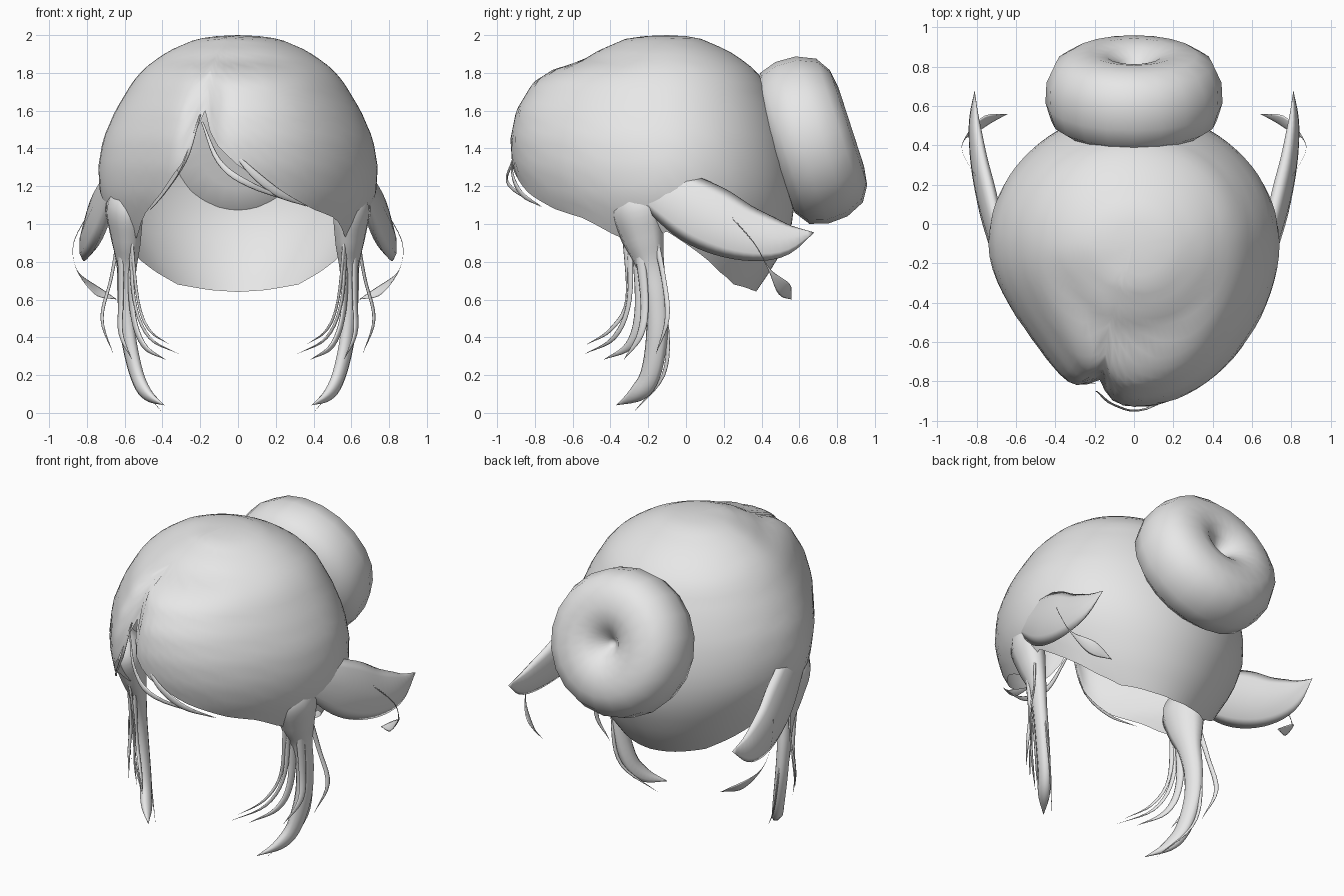
import bpy, bmesh, math
from mathutils import Vector, Matrix

if "Cube" in bpy.data.objects:
    bpy.data.objects.remove(bpy.data.objects["Cube"])

hair = bpy.data.materials.new("hair_grey")
hair.use_nodes = True
GREY = (0.8, 0.8, 0.8, 1)
hair.diffuse_color = GREY
hair.node_tree.nodes["Principled BSDF"].inputs["Base Color"].default_value = GREY


def finish(name, bm, matrix=None):
    bmesh.ops.remove_doubles(bm, verts=bm.verts, dist=0.0005)
    bmesh.ops.recalc_face_normals(bm, faces=bm.faces)
    mesh = bpy.data.meshes.new(name)
    bm.to_mesh(mesh)
    bm.free()
    mesh.materials.append(hair)
    mesh.shade_smooth()
    obj = bpy.data.objects.new(name, mesh)
    if matrix:
        obj.matrix_world = matrix
    bpy.context.collection.objects.link(obj)


def skin(bm, rings):
    """Join closed rings of points with quads."""
    rows = [[bm.verts.new(p) for p in ring] for ring in rings]
    n = len(rows[0])
    for a, b in zip(rows, rows[1:]):
        for i in range(n):
            j = (i + 1) % n
            bm.faces.new((a[i], a[j], b[j], b[i]))


def lookup(table, key):
    """Linear interpolation of the rows of a table sorted by first column."""
    for a, b in zip(table, table[1:]):
        if key <= b[0]:
            f = max(0, (key - a[0]) / (b[0] - a[0]))
            return [u + (v - u) * f for u, v in zip(a[1:], b[1:])]
    return table[-1][1:]


# Cap: height, front y, back y, half width
SECTIONS = [
    (0.64, -0.50, 0.37, 0.42), (0.8, -0.65, 0.48, 0.55), (1.0, -0.78, 0.56, 0.67),
    (1.15, -0.87, 0.58, 0.73), (1.3, -0.92, 0.57, 0.74), (1.45, -0.93, 0.54, 0.715),
    (1.6, -0.90, 0.49, 0.65), (1.75, -0.81, 0.42, 0.56), (1.82, -0.70, 0.36, 0.50),
    (1.86, -0.56, 0.31, 0.45), (1.92, -0.46, 0.22, 0.36), (1.98, -0.32, 0.08, 0.22),
    (1.995, -0.22, 0.0, 0.11), (2.0, -0.1, -0.1, 0)]
# Hem height by angle, from the front towards the left side
HEM = [
    (-180, 0.64), (-160, 0.65), (-135, 0.68), (-120, 0.75), (-110, 0.82), (-90, 0.96),
    (-75, 0.91), (-66, 0.93), (-55, 1.05), (-39, 1.17), (-27, 1.32), (-18, 1.6), (-12, 1.45),
    (0, 1.31), (16, 1.18), (35, 1.08), (51, 1.03), (66, 0.93), (75, 0.91), (90, 0.96),
    (110, 0.82), (120, 0.75), (135, 0.68), (160, 0.65), (180, 0.64)]
MID_Y = -0.1


def cap_point(deg, s):
    hem = lookup(HEM, deg)[0]
    z = 2 - (2 - hem) * s ** 1.7
    front, back, width = lookup(SECTIONS, z)
    a = math.radians(deg)
    in_front = math.cos(a) > 0
    depth = MID_Y - front if in_front else back - MID_Y
    # the front corners are slimmer, most of all on the right
    if in_front:
        width *= 1 - (0.14 if deg < 0 else 0.03) * math.sin(2 * a) ** 2
    # parting groove beside the fringe
    groove = 1 - 0.09 * math.exp(-((deg + 18) / 8) ** 2) * min(1, max(0, (1.86 - z) / 0.2))
    return (width * math.sin(a) * groove, MID_Y - depth * math.cos(a) * groove, z)


COLS, ROWS = 80, 24
bm = bmesh.new()
skin(bm, [[cap_point(-180 + 360 * c / COLS, r / ROWS) for c in range(COLS)]
          for r in range(ROWS + 1)])
finish("hair_cap", bm)

# Bun: lathed cushion with a dimple at the back
PROFILE = [(0, 0.06), (0.03, 0.09), (0.08, 0.15), (0.14, 0.19), (0.22, 0.21),
           (0.32, 0.195), (0.40, 0.145), (0.445, 0.045), (0.45, -0.065), (0.42, -0.16),
           (0.34, -0.215), (0.2, -0.23), (0, -0.22)]
SIDES = 20
bm = bmesh.new()
skin(bm, [[(r * math.cos(math.tau * i / SIDES), r * math.sin(math.tau * i / SIDES), h)
           for i in range(SIDES)] for r, h in PROFILE])
finish("bun", bm, Matrix.Translation((0, 0.675, 1.45)) @ Matrix.Rotation(math.radians(-72), 4, "X"))


def spline(points, steps=5):
    """Smooth path through points of any dimension."""
    pts = [Vector(p) for p in points]
    pts = [2 * pts[0] - pts[1]] + pts + [2 * pts[-1] - pts[-2]]
    out = []
    for a, b, c, d in zip(pts, pts[1:], pts[2:], pts[3:]):
        for k in range(steps):
            t = k / steps
            out.append(0.5 * (2 * b + (c - a) * t + (2 * a - 5 * b + 4 * c - d) * t * t
                              + (3 * b - a - 3 * c + d) * t ** 3))
    return out + [pts[-2]]


def lock(name, points, wide, flat, mirrored=True):
    """Tapering lock: points are x, y, z, half width; wide is the broad axis."""
    path = spline(points)
    centers = [Vector(p[:3]) for p in path]
    last = len(path) - 1
    for side, label in ((1, "left_"), (-1, "right_")) if mirrored else ((1, ""),):
        rings = []
        for i, center in enumerate(centers):
            tangent = (centers[min(i + 1, last)] - centers[max(i - 1, 0)]).normalized()
            w = Vector(wide)
            w = (w - tangent * w.dot(tangent)).normalized()
            n = tangent.cross(w)
            size = max(path[i][3], 0)
            ring = []
            for k in range(8):
                a = math.tau * k / 8
                q = center + (w * math.cos(a) + n * math.sin(a) * flat) * size
                ring.append((q.x * side, q.y, q.z))
            rings.append(ring)
        bm = bmesh.new()
        skin(bm, rings)
        finish(label + name, bm)


# Swept-back side locks, growing out of the cap
lock("swept_lock", [(0.65, -0.32, 1.22, 0.03), (0.69, -0.1, 1.15, 0.14), (0.74, 0.1, 1.045, 0.175),
                    (0.785, 0.3, 0.955, 0.15), (0.81, 0.5, 0.92, 0.1), (0.81, 0.68, 0.955, 0)],
     (-0.15, 0, 1), 0.28)
# Leaf-shaped wisps behind them
lock("leaf_wisp", [(0.79, 0.22, 1.06, 0.003), (0.87, 0.36, 0.9, 0.003), (0.855, 0.44, 0.76, 0.006),
                   (0.76, 0.52, 0.655, 0.04), (0.64, 0.56, 0.6, 0)], (0.3, 0.5, 0.8), 0.15)

# Long locks in front of the ears
lock("long_lock", [(0.6, -0.29, 1.24, 0.03), (0.605, -0.27, 1.1, 0.14), (0.595, -0.23, 0.93, 0.12),
                   (0.59, -0.19, 0.78, 0.08), (0.595, -0.16, 0.6, 0.064), (0.58, -0.155, 0.4, 0.06),
                   (0.535, -0.19, 0.2, 0.055), (0.48, -0.26, 0.1, 0.045), (0.39, -0.37, 0.04, 0)],
     (0.35, 1, 0), 0.65)
STRANDS = [
    [(0.57, -0.3, 0.95, 0.02), (0.55, -0.3, 0.6, 0.014), (0.47, -0.38, 0.4, 0.012), (0.31, -0.54, 0.31, 0)],
    [(0.57, -0.26, 0.9, 0.03), (0.56, -0.25, 0.55, 0.024), (0.5, -0.3, 0.36, 0.022), (0.38, -0.44, 0.28, 0)],
    [(0.57, -0.32, 0.95, 0.02), (0.53, -0.31, 0.6, 0.012), (0.47, -0.4, 0.44, 0.01), (0.36, -0.53, 0.36, 0)],
    [(0.62, -0.18, 1.0, 0.02), (0.67, -0.12, 0.72, 0.014), (0.72, -0.1, 0.5, 0.014), (0.66, -0.16, 0.31, 0)],
    [(0.62, -0.25, 0.9, 0.03), (0.62, -0.22, 0.6, 0.024), (0.62, -0.24, 0.42, 0.02), (0.56, -0.33, 0.28, 0)],
    [(0.6, -0.16, 0.7, 0.012), (0.6, -0.1, 0.45, 0.012), (0.55, -0.12, 0.2, 0.01), (0.4, -0.28, 0.0, 0)]]
for number, points in enumerate(STRANDS, 1):
    lock(f"thin_strand_{number}", points, (0.5, 1, 0), 0.45)

# Loose wisps along the fringe
WISPS = [
    [(-0.19, -0.85, 1.54, 0.006), (-0.1, -0.92, 1.33, 0.014), (0.06, -0.94, 1.21, 0.016), (0.37, -0.77, 1.09, 0)],
    [(-0.05, -0.91, 1.41, 0.0), (0.08, -0.92, 1.27, 0.02), (0.22, -0.87, 1.16, 0.02), (0.38, -0.76, 1.09, 0)],
    [(-0.2, -0.81, 1.58, 0.004), (-0.28, -0.8, 1.33, 0.01), (-0.39, -0.7, 1.16, 0.01), (-0.49, -0.55, 1.05, 0)]]
for number, points in enumerate(WISPS, 1):
    lock(f"fringe_wisp_{number}", points, (0.6, 0, 0.8), 0.3, mirrored=False)
